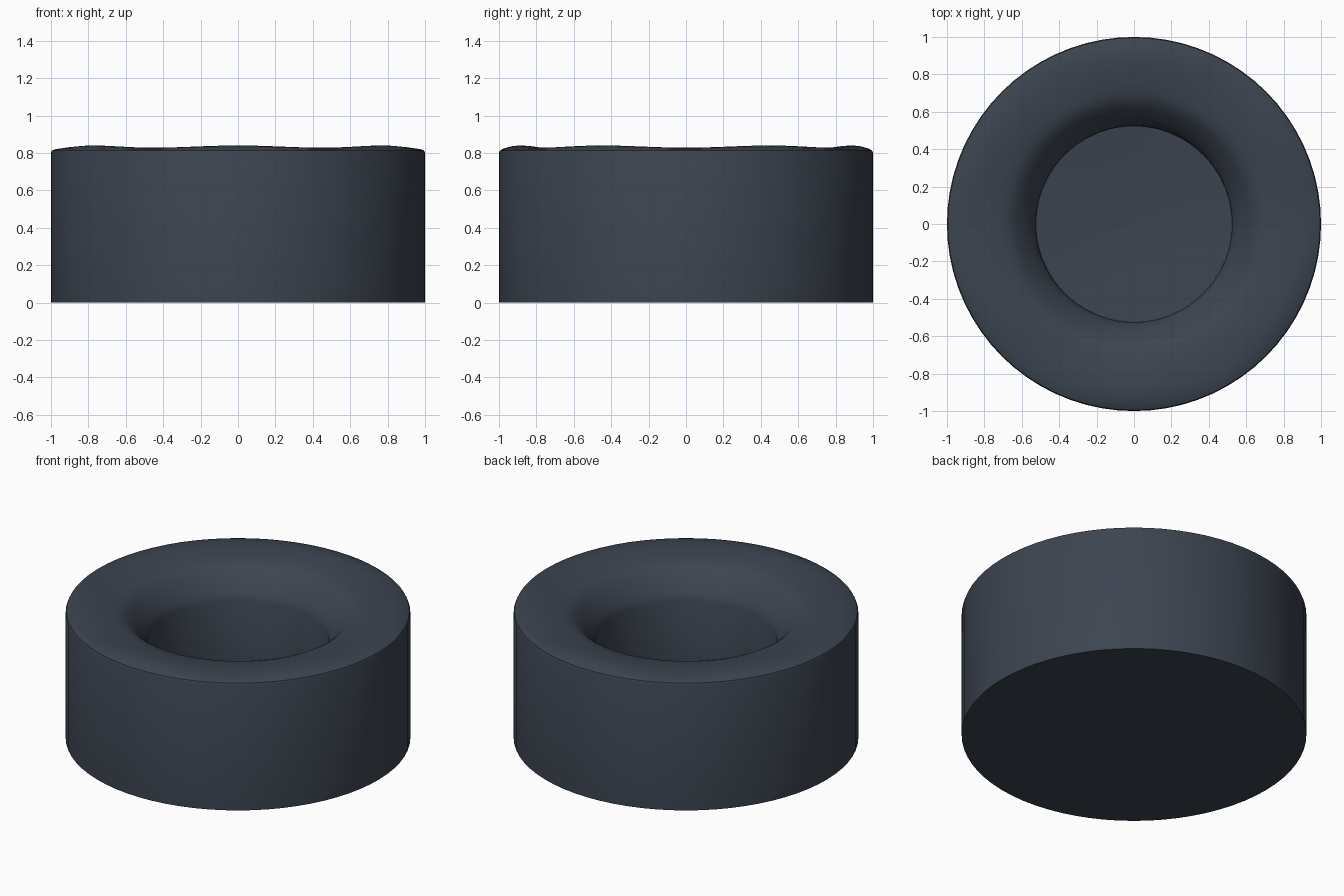
import bpy, bmesh, math

if "Cube" in bpy.data.objects:
    bpy.data.objects.remove(bpy.data.objects["Cube"])

SEG = 72

# Cross-section (radius, height, share of the rim wave), from base to cup floor
profile = [
    (1.00, 0.00, 0), (1.00, 0.80, 0), (0.995, 0.813, 0), (0.975, 0.822, 0.3),
    (0.93, 0.831, 0.8), (0.89, 0.834, 1), (0.84, 0.832, 0.9), (0.77, 0.825, 0.5),
    (0.71, 0.815, 0.2), (0.67, 0.802, 0), (0.64, 0.783, 0), (0.61, 0.755, 0),
    (0.57, 0.708, 0), (0.54, 0.665, 0), (0.525, 0.63, 0), (0.522, 0.15, 0),
    (0.35, 0.135, 0), (0.18, 0.125, 0),
]

bm = bmesh.new()
rings = []
for r, z, w in profile:
    ring = []
    for i in range(SEG):
        a = 2 * math.pi * i / SEG
        # six shallow dips around the rim
        ring.append(bm.verts.new((r * math.cos(a), r * math.sin(a),
                                  z - 0.006 * w * math.cos(6 * a))))
    rings.append(ring)
for lo, hi in zip(rings, rings[1:]):
    for i in range(SEG):
        j = (i + 1) % SEG
        bm.faces.new((lo[i], lo[j], hi[j], hi[i]))

# Flat underside and cup floor
bm.faces.new(rings[0][::-1])
bm.faces.new(rings[-1])

mesh = bpy.data.meshes.new("round_holder")
bm.to_mesh(mesh)
bm.free()
holder = bpy.data.objects.new("round_holder", mesh)
bpy.context.collection.objects.link(holder)

mat = bpy.data.materials.new("dark_slate")
mat.diffuse_color = (0.045, 0.058, 0.08, 1)
mat.use_nodes = True
mat.node_tree.nodes["Principled BSDF"].inputs["Base Color"].default_value = mat.diffuse_color
mesh.materials.append(mat)

bpy.context.view_layer.objects.active = holder
holder.select_set(True)
bpy.ops.object.shade_smooth_by_angle(angle=math.radians(40))
